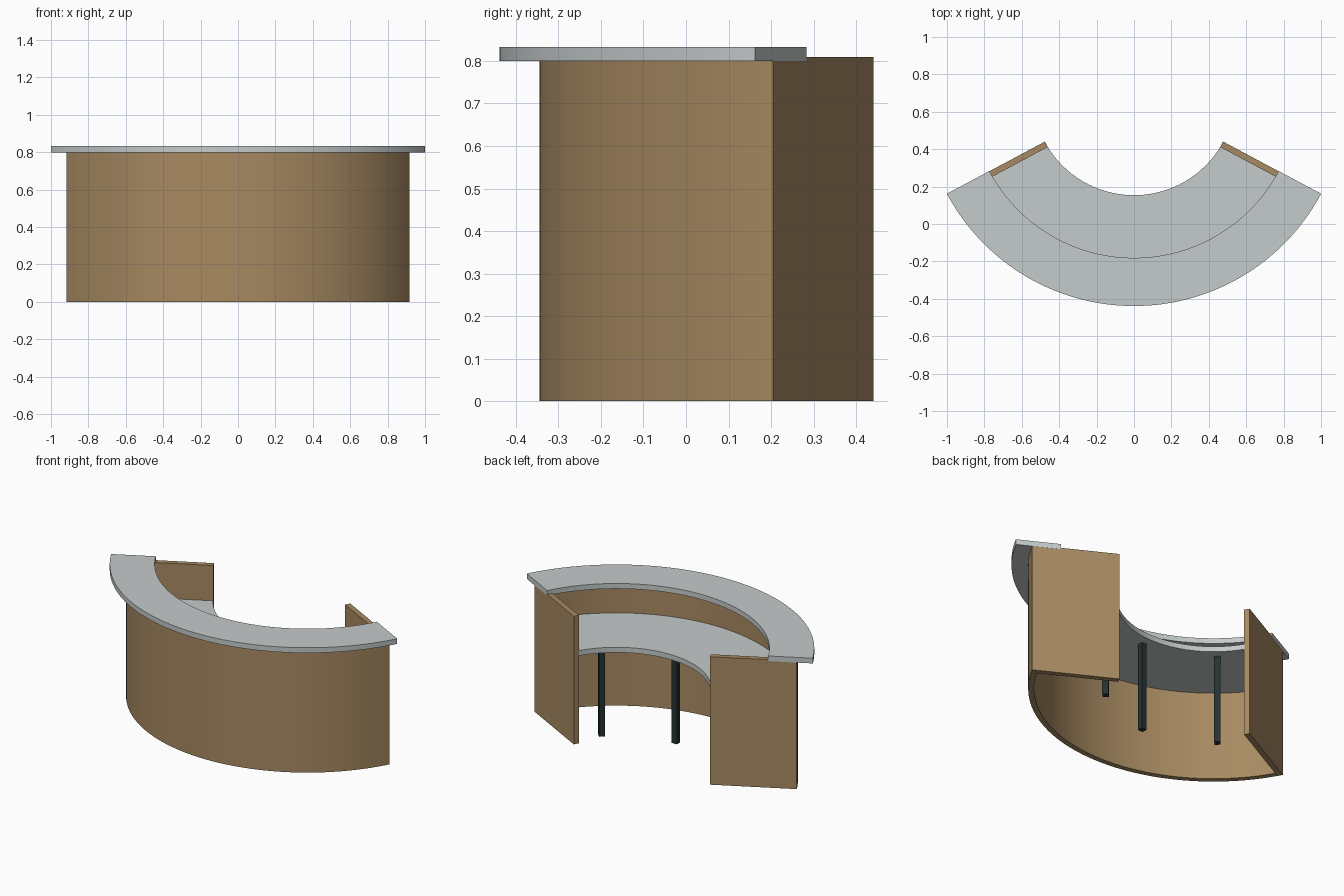
import bpy, bmesh, math
from mathutils import Matrix

if "Cube" in bpy.data.objects:
    bpy.data.objects.remove(bpy.data.objects["Cube"])

CY = 0.695                    # centre of all arcs lies at (0, CY)
HALF = math.radians(61.9)     # half sweep of the desk
R_IN, R_OUT = 0.54, 1.04      # side panel reach
T = 0.033                     # board thickness


def material(name, rgb):
    m = bpy.data.materials.new(name)
    m.diffuse_color = (*rgb, 1)
    m.use_nodes = True
    m.node_tree.nodes["Principled BSDF"].inputs["Base Color"].default_value = m.diffuse_color
    return m


WOOD = material("brown wood", (0.39, 0.255, 0.122))
GREY = material("light grey", (0.56, 0.595, 0.595))
DARK = material("dark metal", (0.020, 0.032, 0.032))


def finish(bm, name, mat, smooth=False):
    bmesh.ops.recalc_face_normals(bm, faces=bm.faces)
    mesh = bpy.data.meshes.new(name)
    bm.to_mesh(mesh)
    bm.free()
    mesh.materials.append(mat)
    ob = bpy.data.objects.new(name, mesh)
    bpy.context.collection.objects.link(ob)
    if smooth:
        bpy.ops.object.select_all(action='DESELECT')
        ob.select_set(True)
        bpy.context.view_layer.objects.active = ob
        bpy.ops.object.shade_smooth_by_angle(angle=math.radians(30))
    return ob


def polar(r, a):
    """Point at radius r, angle a measured from the front (-y)."""
    return r * math.sin(a), CY - r * math.cos(a)


def prism(name, outline, z0, z1, mat):
    bm = bmesh.new()
    face = bm.faces.new([bm.verts.new((x, y, z0)) for x, y in outline])
    top = bmesh.ops.extrude_face_region(bm, geom=[face])["geom"]
    bmesh.ops.translate(bm, vec=(0, 0, z1 - z0),
                        verts=[g for g in top if isinstance(g, bmesh.types.BMVert)])
    return finish(bm, name, mat)


def arc_slab(name, r0, r1, z0, z1, half, mat, n=72):
    """Rectangular section swept along an arc."""
    bm = bmesh.new()
    rings = []
    for i in range(n + 1):
        a = -half + 2 * half * i / n
        rings.append([bm.verts.new((*polar(r, a), z))
                      for r, z in ((r0, z0), (r1, z0), (r1, z1), (r0, z1))])
    for p, q in zip(rings, rings[1:]):
        for k in range(4):
            bm.faces.new((p[k], p[(k + 1) % 4], q[(k + 1) % 4], q[k]))
    bm.faces.new(rings[0])
    bm.faces.new(rings[-1])
    return finish(bm, name, mat, smooth=True)


# Curved boards: front, raised counter, work surface
arc_slab("front_panel", R_OUT - T, R_OUT, 0, 0.80, HALF - T / R_OUT, WOOD)
arc_slab("counter_top", 0.876, 1.1336, 0.80, 0.833, HALF + 0.0008, GREY)
arc_slab("work_surface", R_IN + 0.001, R_OUT - T + 0.005, 0.553, 0.586,
         HALF - 0.02, GREY)

# Straight side panels, flush with the ends of the arc
for side, s in (("left", -1), ("right", 1)):
    a = s * HALF
    tx, ty = -s * math.cos(a) * T, -s * math.sin(a) * T   # inward along the arc
    (x0, y0), (x1, y1) = polar(R_IN, a), polar(R_OUT, a)
    prism(side + "_side_panel",
          [(x0, y0), (x1, y1), (x1 + tx, y1 + ty), (x0 + tx, y0 + ty)],
          0, 0.809, WOOD)

# Three square legs under the inner edge of the work surface
for name, deg in (("left_leg", -42), ("middle_leg", 1), ("right_leg", 43)):
    a = math.radians(deg)
    bm = bmesh.new()
    bmesh.ops.create_cube(bm, size=1, matrix=(
        Matrix.Translation((*polar(0.61, a), 0.2775))
        @ Matrix.Rotation(a, 4, 'Z')
        @ Matrix.Diagonal((0.035, 0.035, 0.555, 1))))
    finish(bm, name, DARK)
